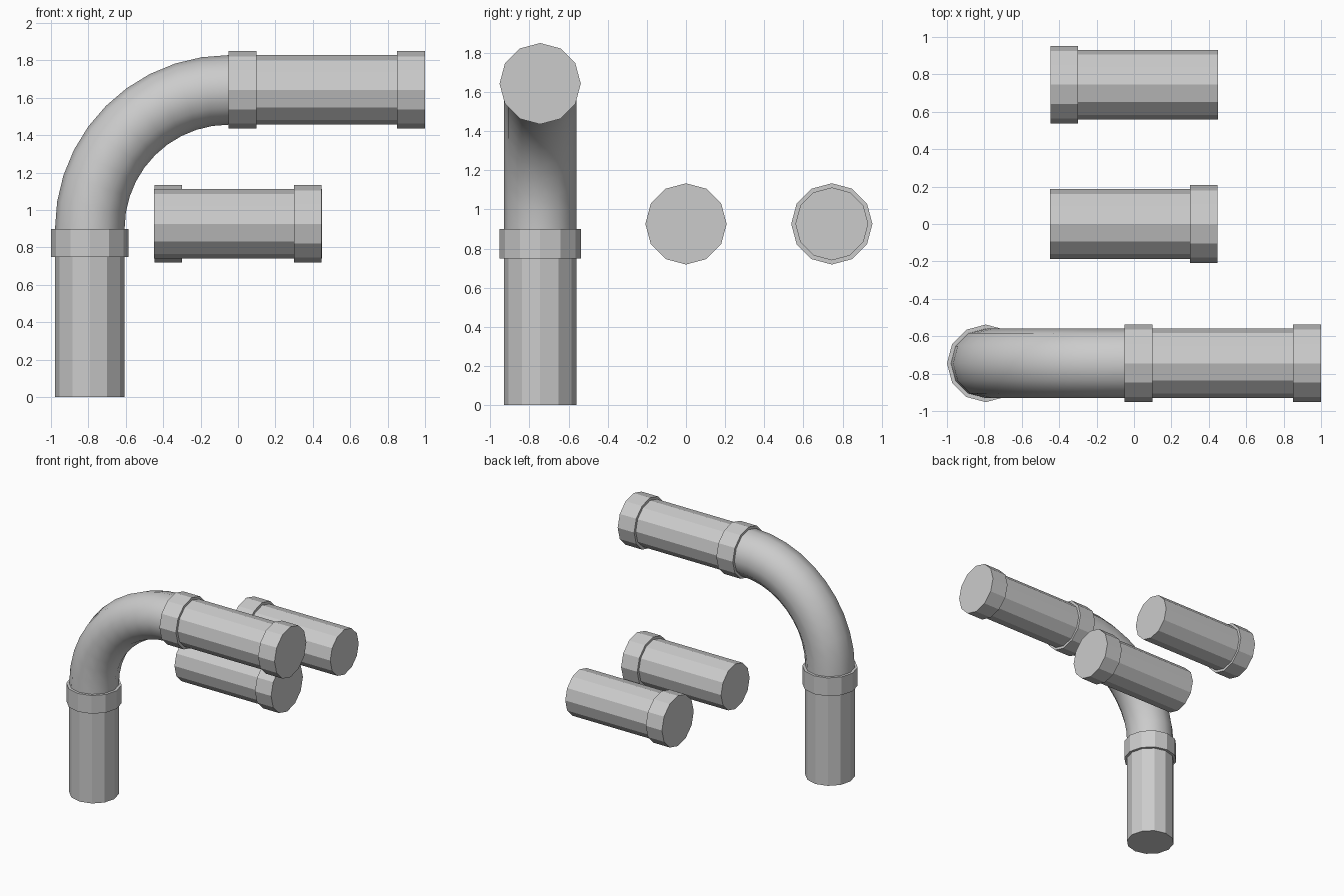
import bpy, bmesh
from math import radians
from mathutils import Matrix, Vector

if "Cube" in bpy.data.objects:
    bpy.data.objects.remove(bpy.data.objects["Cube"])

SIDES, R_PIPE, R_COLLAR = 12, 0.186, 0.2075
Y, BEND = 0.745, 0.7425          # side offset and elbow bend radius
X0, Z0 = -0.7925, 0.90           # elbow start
XE, ZE = X0 + BEND, Z0 + BEND    # elbow end


def finish(name, bm):
    bmesh.ops.recalc_face_normals(bm, faces=bm.faces)
    me = bpy.data.meshes.new(name)
    bm.to_mesh(me)
    bm.free()
    ob = bpy.data.objects.new(name, me)
    bpy.context.collection.objects.link(ob)
    return ob


def tube(name, a, b, radius):
    """Closed flat-faced 12-sided prism from point a to point b."""
    a, b = Vector(a), Vector(b)
    rot = Matrix.Rotation(radians(90), 4, 'Y') if abs(b.x - a.x) > 0.001 else Matrix()
    bm = bmesh.new()
    bmesh.ops.create_cone(bm, cap_ends=True, segments=SIDES, radius1=radius,
                          radius2=radius, depth=(b - a).length,
                          matrix=Matrix.Translation((a + b) / 2) @ rot)
    return finish(name, bm)


def along_x(name, x1, x2, y, z, radius):
    return tube(name, (x1, y, z), (x2, y, z), radius)


# Standing pipe with its collar
tube("standing_pipe", (X0, -Y, 0), (X0, -Y, 0.76), R_PIPE)
tube("standing_collar", (X0, -Y, 0.75), (X0, -Y, Z0), R_COLLAR)

# Smooth quarter-circle elbow
bm = bmesh.new()
bmesh.ops.create_circle(bm, segments=SIDES, radius=R_PIPE,
                        matrix=Matrix.Translation((X0, -Y, Z0)))
bmesh.ops.spin(bm, geom=bm.verts[:] + bm.edges[:], cent=(XE, -Y, Z0),
               axis=(0, 1, 0), angle=radians(90), steps=10)
for f in bm.faces:
    f.smooth = True
finish("elbow", bm)

# Upper horizontal pipe with a collar at each end
along_x("upper_inner_collar", XE, 0.10, -Y, ZE, R_COLLAR)
along_x("upper_pipe", 0.09, 0.86, -Y, ZE, R_PIPE)
along_x("upper_outer_collar", 0.85, 1.0, -Y, ZE, R_COLLAR)

# Two loose pipes, collars at opposite ends
for name, y, s in (("middle", 0, 1), ("rear", Y, -1)):
    along_x(name + "_pipe", *sorted((-0.45 * s, 0.31 * s)), y, 0.926, R_PIPE)
    along_x(name + "_collar", *sorted((0.30 * s, 0.447 * s)), y, 0.926, R_COLLAR)
